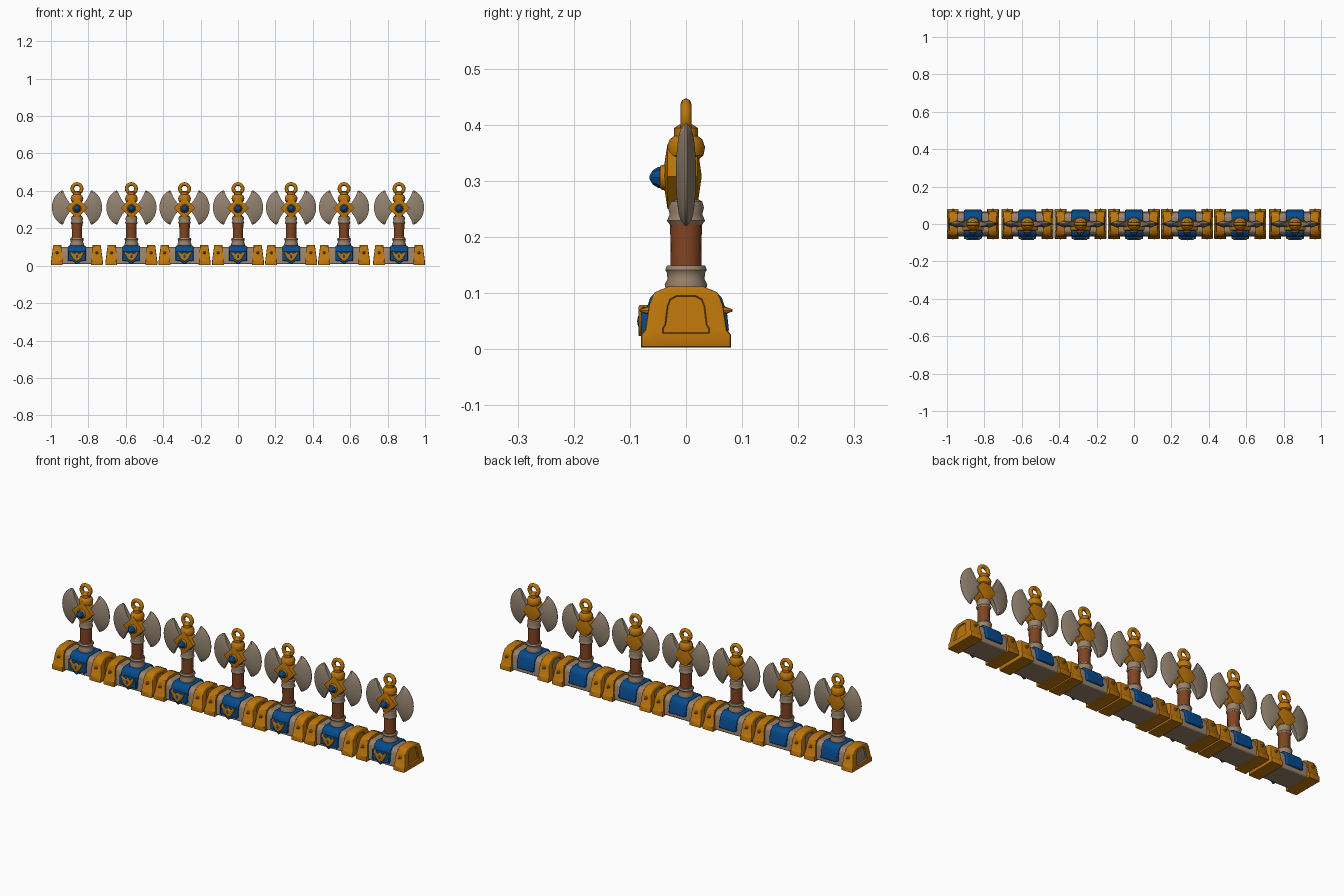
import bpy, bmesh, math
from mathutils import Matrix

if "Cube" in bpy.data.objects:
    bpy.data.objects.remove(bpy.data.objects["Cube"], do_unlink=True)


def material(name, rgb):
    m = bpy.data.materials.new(name)
    m.use_nodes = True
    m.diffuse_color = (*rgb, 1)
    m.node_tree.nodes["Principled BSDF"].inputs["Base Color"].default_value = (*rgb, 1)
    return m


GOLD = material("gold", (0.51, 0.18, 0.003))
STONE = material("pale stone", (0.32, 0.225, 0.15))
STEEL = material("blade steel", (0.29, 0.225, 0.16))
WOOD = material("red brown wood", (0.22, 0.058, 0.016))
BLUE = material("blue", (0.002, 0.07, 0.27))
parts = []


def finish(name, bm, mats, bevel=0.0, angle=40):
    bmesh.ops.recalc_face_normals(bm, faces=bm.faces)
    me = bpy.data.meshes.new(name)
    bm.to_mesh(me)
    bm.free()
    for m in mats:
        me.materials.append(m)
    ob = bpy.data.objects.new(name, me)
    bpy.context.collection.objects.link(ob)
    if bevel:
        b = ob.modifiers.new("soft edges", "BEVEL")
        b.width, b.segments, b.limit_method = bevel, 2, "ANGLE"
    bpy.ops.object.select_all(action="DESELECT")
    ob.select_set(True)
    bpy.context.view_layer.objects.active = ob
    bpy.ops.object.shade_smooth_by_angle(angle=math.radians(angle))
    parts.append(ob)
    return ob


def prism(bm, points, vector):
    face = bm.faces.new([bm.verts.new(p) for p in points])
    out = bmesh.ops.extrude_face_region(bm, geom=[face])["geom"]
    bmesh.ops.translate(bm, vec=vector, verts=[v for v in out if isinstance(v, bmesh.types.BMVert)])
    return next(f for f in out if isinstance(f, bmesh.types.BMFace))


def both(half):
    """Mirror a half outline (u, v) to the other side."""
    return half + [(-u, v) for u, v in reversed(half) if abs(u) > 1e-5]


def plate(name, outline, y0, y1, mat, bevel=0.003):
    bm = bmesh.new()
    prism(bm, [(x, y0, z) for x, z in outline], (0, y1 - y0, 0))
    return finish(name, bm, [mat], bevel)


def bar(name, half, width, mat, bevel):
    bm = bmesh.new()
    prism(bm, [(-width, y, z) for y, z in both(half)], (2 * width, 0, 0))
    return finish(name, bm, [mat], bevel)


def lathe(name, rings, mat, segments=16, angle=40):
    bm = bmesh.new()
    loops = [[bm.verts.new((r * math.cos(math.tau * i / segments), r * math.sin(math.tau * i / segments), z))
              for i in range(segments)] for r, z in rings]
    for a, b in zip(loops, loops[1:]):
        for i in range(segments):
            j = (i + 1) % segments
            bm.faces.new((a[i], a[j], b[j], b[i]))
    bm.faces.new(loops[0])
    bm.faces.new(loops[-1])
    return finish(name, bm, [mat], 0, angle)


# Stone wall block and the blue cloth draped over it
bar("wall_block", [(0.066, 0.008), (0.064, 0.045), (0.057, 0.084), (0.04, 0.1)], 0.115, STONE, 0.006)
bar("cloth", [(0.077, 0.03), (0.073, 0.065), (0.063, 0.094), (0.045, 0.107)], 0.047, BLUE, 0.005)
plate("cloth_front", both([(0, 0.008), (0.024, 0.026), (0.047, 0.024), (0.047, 0.075)]), -0.079, -0.06, BLUE)

# Gold crest on the cloth
plate("crest", both([(0, 0.022), (0.02, 0.036), (0.034, 0.06), (0.037, 0.08),
                     (0.022, 0.069), (0.012, 0.062), (0, 0.074)]), -0.085, -0.066, GOLD, 0.003)
bm = bmesh.new()
bmesh.ops.create_uvsphere(bm, u_segments=10, v_segments=6, radius=0.01,
                          matrix=Matrix.Translation((0, -0.083, 0.05)) @ Matrix.Diagonal((0.8, 0.4, 1.1, 1)))
finish("crest_gem", bm, [BLUE])

# Arched gold end caps, narrower toward the top, with a sunken panel
arch = both([(0.08, 0.003), (0.08, 0.026), (0.073, 0.034), (0.066, 0.08), (0.056, 0.101), (0.03, 0.112)])
for side, label in ((1, "left"), (-1, "right")):
    bm = bmesh.new()
    end = prism(bm, [(side * 0.076, y, z) for y, z in arch], (side * 0.063, 0, 0))
    bmesh.ops.recalc_face_normals(bm, faces=bm.faces)
    bmesh.ops.bevel(bm, geom=list(end.edges), offset=0.005, segments=2, profile=0.5,
                    affect="EDGES", clamp_overlap=True)
    bm.normal_update()
    end = max(bm.faces, key=lambda f: side * f.normal.x * f.calc_area())
    bmesh.ops.inset_region(bm, faces=[end], thickness=0.001, use_even_offset=False)
    for v in end.verts:
        v.co.y *= 0.56
        v.co.z = 0.062 + (v.co.z - 0.0575) * 0.7
    end.material_index = 0 if side > 0 else 1
    bmesh.ops.inset_region(bm, faces=[end], thickness=0.002, use_even_offset=False)
    bmesh.ops.translate(bm, vec=(-side * 0.008, 0, 0), verts=end.verts)
    for v in bm.verts:
        v.co.x -= (v.co.x - side * 0.1) * max(0, v.co.z - 0.02) * 3.4
    finish("end_cap_" + label, bm, [GOLD, STONE])
    # Pointed studs on the front and back of the cap
    bm = bmesh.new()
    for face in (1, -1):
        turn = Matrix.Translation((side * 0.106, face * 0.072, 0.069)) @ Matrix.Rotation(-face * math.pi / 2, 4, "X")
        bmesh.ops.create_cone(bm, cap_ends=True, segments=8, radius1=0.01, radius2=0.002, depth=0.022, matrix=turn)
    finish("cap_studs_" + label, bm, [GOLD])

# Axe handle
lathe("lower_collar", [(0.034, 0.098), (0.038, 0.115), (0.033, 0.125), (0.034, 0.136), (0.037, 0.141), (0.034, 0.149)], STONE)
lathe("shaft", [(0.028, 0.14), (0.0275, 0.185), (0.029, 0.235)], WOOD)
lathe("upper_collar", [(0.029, 0.222), (0.034, 0.229), (0.029, 0.24), (0.032, 0.252), (0.029, 0.263), (0.022, 0.267)], STONE)
lathe("head_core", [(0.022, 0.26), (0.024, 0.31), (0.022, 0.35)], GOLD)
lathe("crown", [(0.022, 0.338), (0.031, 0.345), (0.034, 0.36), (0.029, 0.374), (0.021, 0.38), (0.021, 0.394), (0.012, 0.4)], GOLD)

# Hanging ring on top
bm = bmesh.new()
loops = []
for i in range(20):
    a = math.tau * i / 20
    loops.append([bm.verts.new(((0.025 + 0.0098 * math.cos(b)) * math.cos(a), 0.0098 * math.sin(b),
                                0.412 + (0.025 + 0.0098 * math.cos(b)) * math.sin(a)))
                  for b in [math.tau * k / 8 for k in range(8)]])
for i in range(20):
    a, b = loops[i], loops[(i + 1) % 20]
    for k in range(8):
        m = (k + 1) % 8
        bm.faces.new((a[k], a[m], b[m], b[k]))
finish("top_ring", bm, [GOLD], 0, 60)

# Crescent blades: thick in the middle, sharp on the outer arc
steps = 16
for side, label in ((1, "left"), (-1, "right")):
    bm = bmesh.new()
    rows = []
    for i in range(steps + 1):
        t = 2 * i / steps - 1
        a = t * math.radians(70)
        outer = (0.051 + 0.083 * math.cos(a), 0.311 + 0.097 * math.sin(a))
        inner = (0.012 + 0.062 * abs(t), 0.311 + 0.05 * t + 0.039 * t ** 3)
        h = 0.003 + 0.015 * (1 - t * t) ** 0.5
        row = []
        for f, y in ((0, 0.75 * h), (0.65, h), (1, 0.0015), (1, -0.0015), (0.65, -h), (0, -0.75 * h)):
            row.append(bm.verts.new((side * (inner[0] + (outer[0] - inner[0]) * f), y,
                                     inner[1] + (outer[1] - inner[1]) * f)))
        rows.append(row)
    for a, b in zip(rows, rows[1:]):
        for k in range(6):
            m = (k + 1) % 6
            bm.faces.new((a[k], a[m], b[m], b[k]))
    bm.faces.new(rows[0])
    bm.faces.new(rows[-1])
    finish("blade_" + label, bm, [STEEL], 0, 40)


# Diamond-shaped gold bosses on the blades
def boss(name, y_rim, y_peak, wide, tall, waist):
    bm = bmesh.new()
    rim = []
    for i in range(8):
        a = math.tau * i / 8
        s = waist if i % 2 else 1
        rim.append((wide * s * math.cos(a), 0, 0.308 + tall * s * math.sin(a)))
    top = prism(bm, rim, (0, y_rim, 0))
    centre = bmesh.ops.poke(bm, faces=[top])["verts"][0]
    centre.co.y = y_peak
    finish(name, bm, [GOLD], 0, 20)


boss("front_boss", -0.033, -0.042, 0.057, 0.058, 0.7)
boss("back_boss", 0.02, 0.028, 0.052, 0.056, 0.75)

# Round gold seat and faceted blue gem
bm = bmesh.new()
bmesh.ops.create_cone(bm, cap_ends=True, segments=12, radius1=0.025, radius2=0.021, depth=0.014,
                      matrix=Matrix.Translation((0, -0.039, 0.306)) @ Matrix.Rotation(math.pi / 2, 4, "X"))
finish("gem_seat", bm, [GOLD], 0.002)
gem = lathe("gem", [(0.019, 0), (0.019, 0.008), (0.013, 0.018), (0.003, 0.024)], BLUE, 8, 15)
gem.data.transform(Matrix.Translation((0, -0.041, 0.306)) @ Matrix.Rotation(math.pi / 2, 4, "X"))

# Repeat the section along the wall
centres = [-0.861, -0.57, -0.286, 0, 0.284, 0.567, 0.861]
for ob in list(parts):
    for x in centres[1:]:
        twin = ob.copy()
        twin.location.x = x
        bpy.context.collection.objects.link(twin)
    ob.location.x = centres[0]
